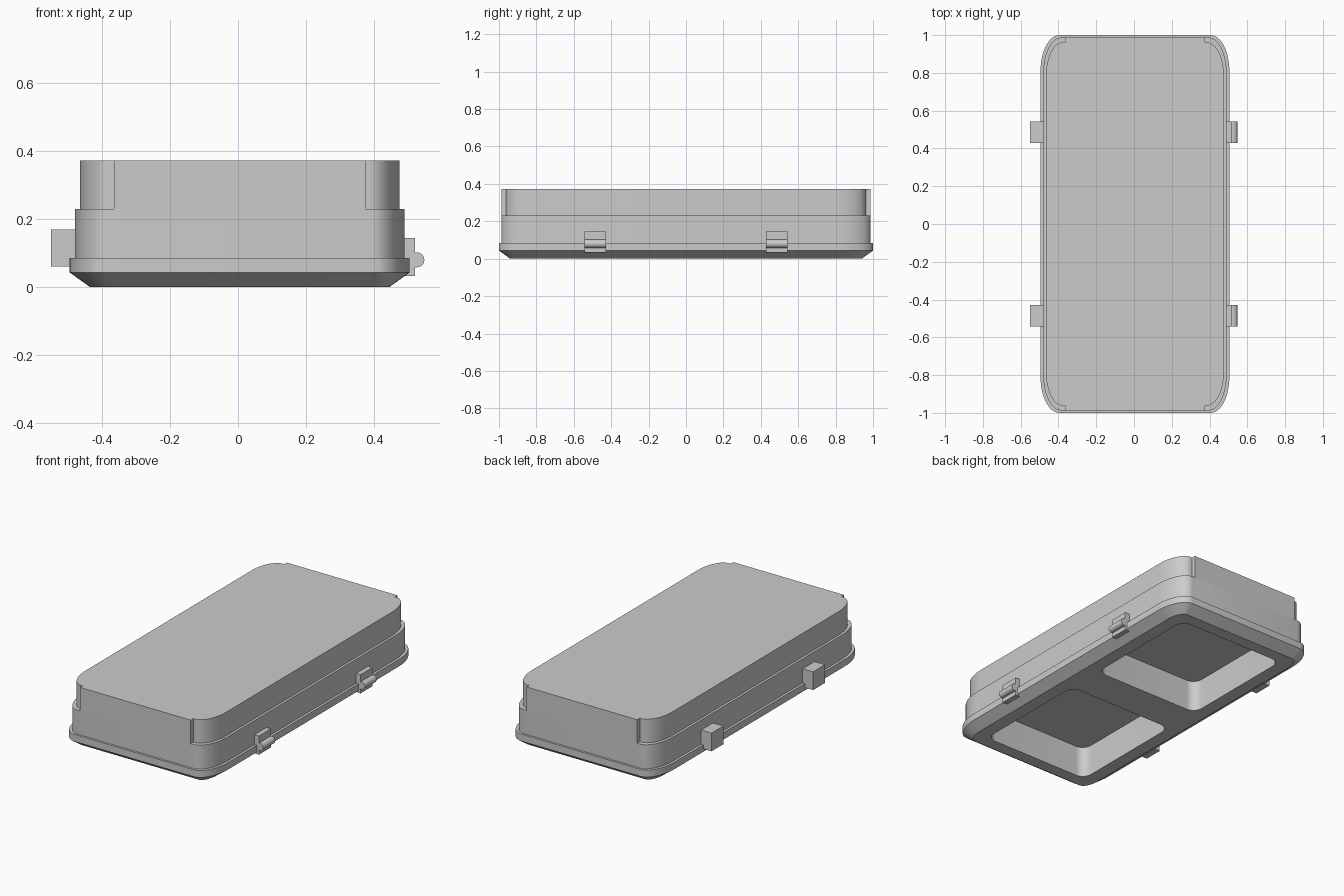
import bpy
import bmesh
from math import sin, cos, pi, radians

cube = bpy.data.objects.get("Cube")
if cube:
    bpy.data.objects.remove(cube, do_unlink=True)

CX = 0.005       # the shell sits slightly off centre, between blocks and clips
STEPS = 12       # segments per rounded corner


def outline(hx, hy, rx, ry, cx=CX, cy=0.0, tab=None):
    """Rounded rectangle; tab=(half width, reach) adds a flush panel at each end."""
    quarter = [(hx - rx + rx * cos(a), hy - ry + ry * sin(a))
               for a in (i * pi / 2 / STEPS for i in range(STEPS + 1))]
    if tab:
        quarter += [(tab[0], hy), (tab[0], tab[1])]
    half = quarter + [(-x, y) for x, y in reversed(quarter)]
    full = half + [(-x, -y) for x, y in half]
    return [(cx + x, cy + y) for x, y in full]


def loft(name, rings):
    """Skin a stack of (outline, z) rings and cap both ends."""
    bm = bmesh.new()
    loops = [[bm.verts.new((x, y, z)) for x, y in pts] for pts, z in rings]
    n = len(loops[0])
    for low, high in zip(loops, loops[1:]):
        for i in range(n):
            j = (i + 1) % n
            bm.faces.new((low[i], low[j], high[j], high[i]))
    bm.faces.new(loops[0][::-1])
    bm.faces.new(loops[-1])
    return finish(name, bm)


def extrude_y(name, profile, y0, y1):
    """Extrude an x-z profile along y."""
    bm = bmesh.new()
    face = bm.faces.new([bm.verts.new((x, y0, z)) for x, z in profile])
    res = bmesh.ops.extrude_face_region(bm, geom=[face])
    verts = [v for v in res["geom"] if isinstance(v, bmesh.types.BMVert)]
    bmesh.ops.translate(bm, verts=verts, vec=(0, y1 - y0, 0))
    return finish(name, bm)


def finish(name, bm):
    bmesh.ops.recalc_face_normals(bm, faces=bm.faces[:])
    mesh = bpy.data.meshes.new(name)
    bm.to_mesh(mesh)
    bm.free()
    obj = bpy.data.objects.new(name, mesh)
    bpy.context.collection.objects.link(obj)
    return obj


def select_only(obj):
    bpy.ops.object.select_all(action='DESELECT')
    obj.select_set(True)
    bpy.context.view_layer.objects.active = obj


def smooth(obj):
    select_only(obj)
    bpy.ops.object.shade_smooth_by_angle(angle=radians(30))


# Lower shell: chamfered foot, rim flange and stepped wall
rim = outline(0.50, 1.0, 0.10, 0.19)
wall = outline(0.485, 0.987, 0.095, 0.185)
foot = outline(0.44, 0.94, 0.05, 0.10)
lower = loft("lower_shell", [(foot, 0), (rim, 0.043), (rim, 0.085),
                             (wall, 0.085), (wall, 0.23)])

# Two straight-walled pockets sunk into the underside
for side in (-1, 1):
    pocket = outline(0.36, 0.375, 0.06, 0.06, cy=side * 0.49)
    cutter = loft("pocket_cutter", [(pocket, -0.1), (pocket, 0.19)])
    cutter.hide_render = True
    mod = lower.modifiers.new("pocket", 'BOOLEAN')
    mod.operation = 'DIFFERENCE'
    mod.solver = 'EXACT'
    mod.object = cutter
    select_only(lower)
    bpy.ops.object.modifier_apply(modifier=mod.name)
    bpy.data.objects.remove(cutter, do_unlink=True)
smooth(lower)

# Upper shell: inset corners and sides, end panels flush with the lower wall
cover = outline(0.47, 0.962, 0.09, 0.17, tab=(0.37, 0.987))
smooth(loft("upper_shell", [(cover, 0.23), (cover, 0.372)]))

# Clip parts on the left side and plain blocks on the right side
plate = [(0.48, 0.032), (0.52, 0.032), (0.52, 0.145), (0.48, 0.145)]
bar = [(0.51, 0.058), (0.526, 0.058)]
bar += [(0.526 + 0.022 * cos(a), 0.08 + 0.022 * sin(a))
        for a in (-pi / 2 + i * pi / STEPS for i in range(1, STEPS + 1))]
bar += [(0.51, 0.102)]
block = [(-0.55, 0.06), (-0.47, 0.06), (-0.47, 0.17), (-0.55, 0.17)]

for label, y in (("front", -0.485), ("back", 0.485)):
    for part, profile in (("clip_plate", plate), ("clip_bar", bar),
                          ("side_block", block)):
        smooth(extrude_y(f"{label}_{part}", profile, y - 0.057, y + 0.057))
